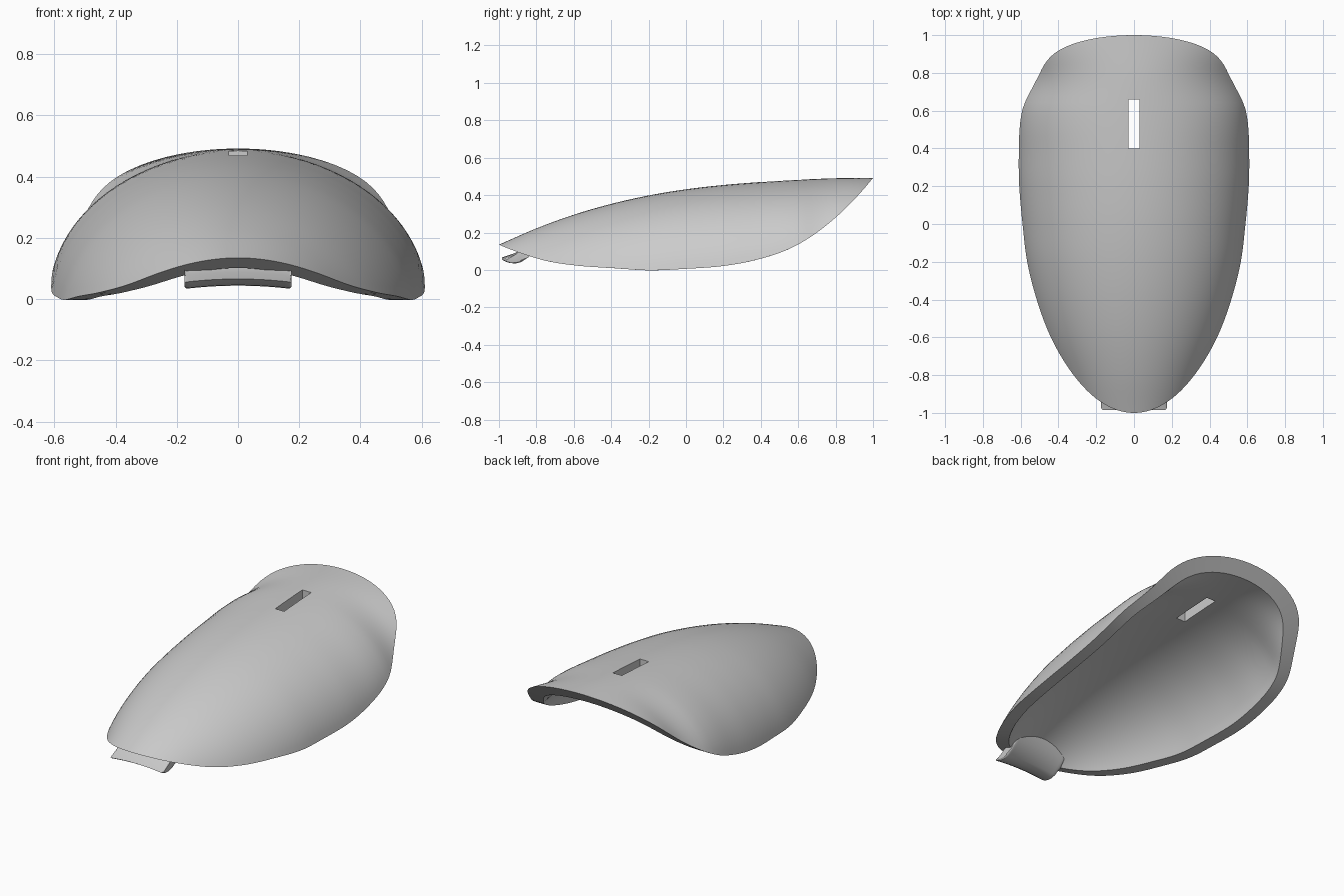
import bpy, bmesh, math

old = bpy.data.objects.get("Cube")
if old:
    bpy.data.objects.remove(old, do_unlink=True)

grey = bpy.data.materials.new("plain_grey")
grey.use_nodes = True
COLOUR = (0.6, 0.6, 0.6, 1)
grey.diffuse_color = COLOUR
grey.node_tree.nodes["Principled BSDF"].inputs["Base Color"].default_value = COLOUR

# Stations run evenly from front tip to back tip
CREST = [.135, .222, .295, .353, .398, .431, .454, .47, .482, .49, .492]
PLAN = [.52, .533, .55, .562, .577, .59, .62, .665, .74, .83, 1.15]
DROP = [.435, .444, .422, .408, .417, .425, .451, .488, .54, .583, .62]
RADIUS = [.3, .385, .475, .535, .575, .597, .614, .618, .615, .615, .62]
WALL = 0.07
ROWS, COLS = 72, 40


def sample(table, y):
    """Smooth interpolation through evenly spaced stations."""
    n = len(table) - 1
    f = (y + 1) / 2 * n
    i = max(0, min(n - 1, int(f)))
    t = f - i
    b, c = table[i], table[i + 1]
    a = table[i - 1] if i > 0 else 2 * b - c
    d = table[i + 2] if i + 2 <= n else 2 * c - b
    return b + t / 2 * (c - a + t * (2*a - 5*b + 4*c - d + t * (3 * (b - c) + d - a)))


def depth(y):
    return (1 - y * y) * sample(DROP, y)


def section(y, wall):
    """Elliptical arch across the shell, stopping at the rim."""
    y_in = max(-0.9999, min(0.9999, y))
    crest, a, d = sample(CREST, y), sample(RADIUS, y_in), depth(y_in)
    half = math.sqrt(1 - y_in * y_in) * sample(PLAN, y_in)
    t = min(0.995, half / a)
    h = d / (1 - math.sqrt(1 - t * t))
    if wall:
        end = math.acos(max(-1, min(1, 1 - max(0, d - wall) / (h - wall))))
    else:
        end = math.asin(t) if abs(y) < 0.9999 else 0
    pts = []
    for j in range(COLS + 1):
        p = end * (2 * j / COLS - 1)
        pts.append(((a - wall) * math.sin(p), y,
                    crest - wall - (h - wall) * (1 - math.cos(p))))
    return pts


def inner_limit(sign):
    """Distance along y at which the inner skin meets the rim."""
    lo, hi = 0.5, 1.0
    for _ in range(40):
        mid = (lo + hi) / 2
        if depth(sign * mid) > WALL:
            lo = mid
        else:
            hi = mid
    return sign * lo


def finish(bm, name):
    bmesh.ops.recalc_face_normals(bm, faces=bm.faces)
    mesh = bpy.data.meshes.new(name)
    bm.to_mesh(mesh)
    bm.free()
    mesh.materials.append(grey)
    obj = bpy.data.objects.new(name, mesh)
    bpy.context.collection.objects.link(obj)
    return obj


def activate(obj):
    bpy.ops.object.select_all(action='DESELECT')
    obj.select_set(True)
    bpy.context.view_layer.objects.active = obj


def smooth(obj):
    activate(obj)
    bpy.ops.object.shade_smooth_by_angle(angle=math.radians(30))


# Shell: outer skin, inner skin and the rim joining them
bm = bmesh.new()


def skin(lo, hi, wall):
    grid = []
    for i in range(ROWS + 1):
        s = (1 - math.cos(math.pi * i / ROWS)) / 2
        grid.append([bm.verts.new(p) for p in section(lo + (hi - lo) * s, wall)])
    for r, q in zip(grid, grid[1:]):
        for j in range(COLS):
            bm.faces.new((r[j], r[j + 1], q[j + 1], q[j]))
    return grid


outer = skin(-1, 1, 0)
inner = skin(inner_limit(-1), inner_limit(1), WALL)
for i in range(ROWS):
    for j in (0, COLS):
        bm.faces.new((outer[i][j], outer[i + 1][j], inner[i + 1][j], inner[i][j]))
bmesh.ops.remove_doubles(bm, verts=bm.verts, dist=0.0003)
bmesh.ops.dissolve_degenerate(bm, edges=bm.edges, dist=0.00001)
shell = finish(bm, "shell")

# Slot cut right through the back of the shell
bm = bmesh.new()
bmesh.ops.create_cube(bm, size=1)
bmesh.ops.scale(bm, vec=(.06, .26, .4), verts=bm.verts)
bmesh.ops.translate(bm, vec=(0, .53, .45), verts=bm.verts)
cutter = finish(bm, "slot_cutter")
cutter.hide_render = True
cut = shell.modifiers.new("slot", 'BOOLEAN')
cut.operation = 'DIFFERENCE'
cut.solver = 'EXACT'
cut.object = cutter
activate(shell)
bpy.ops.object.modifier_apply(modifier=cut.name)
bpy.data.objects.remove(cutter, do_unlink=True)
smooth(shell)

# Hooked tab under the front lip, gently arched across its width
PROFILE = [(-.985, .066), (-.965, .054), (-.94, .046), (-.91, .044), (-.88, .052),
           (-.84, .08), (-.8, .115), (-.77, .17), (-.81, .165), (-.87, .112), (-.92, .088)]
HALF, STEPS = 0.175, 16
bm = bmesh.new()
rings = []
for i in range(STEPS + 1):
    x = HALF * (2 * i / STEPS - 1)
    rings.append([bm.verts.new((x, y, z - 0.35 * x * x)) for y, z in PROFILE])
for r, q in zip(rings, rings[1:]):
    for j in range(len(PROFILE)):
        k = (j + 1) % len(PROFILE)
        bm.faces.new((r[j], r[k], q[k], q[j]))
caps = [bm.faces.new(rings[0]), bm.faces.new(rings[-1])]
edges = [e for f in caps for e in f.edges]
bmesh.ops.bevel(bm, geom=edges, offset=0.01, segments=3, profile=0.5,
                affect='EDGES', clamp_overlap=True)
smooth(finish(bm, "front_tab"))
